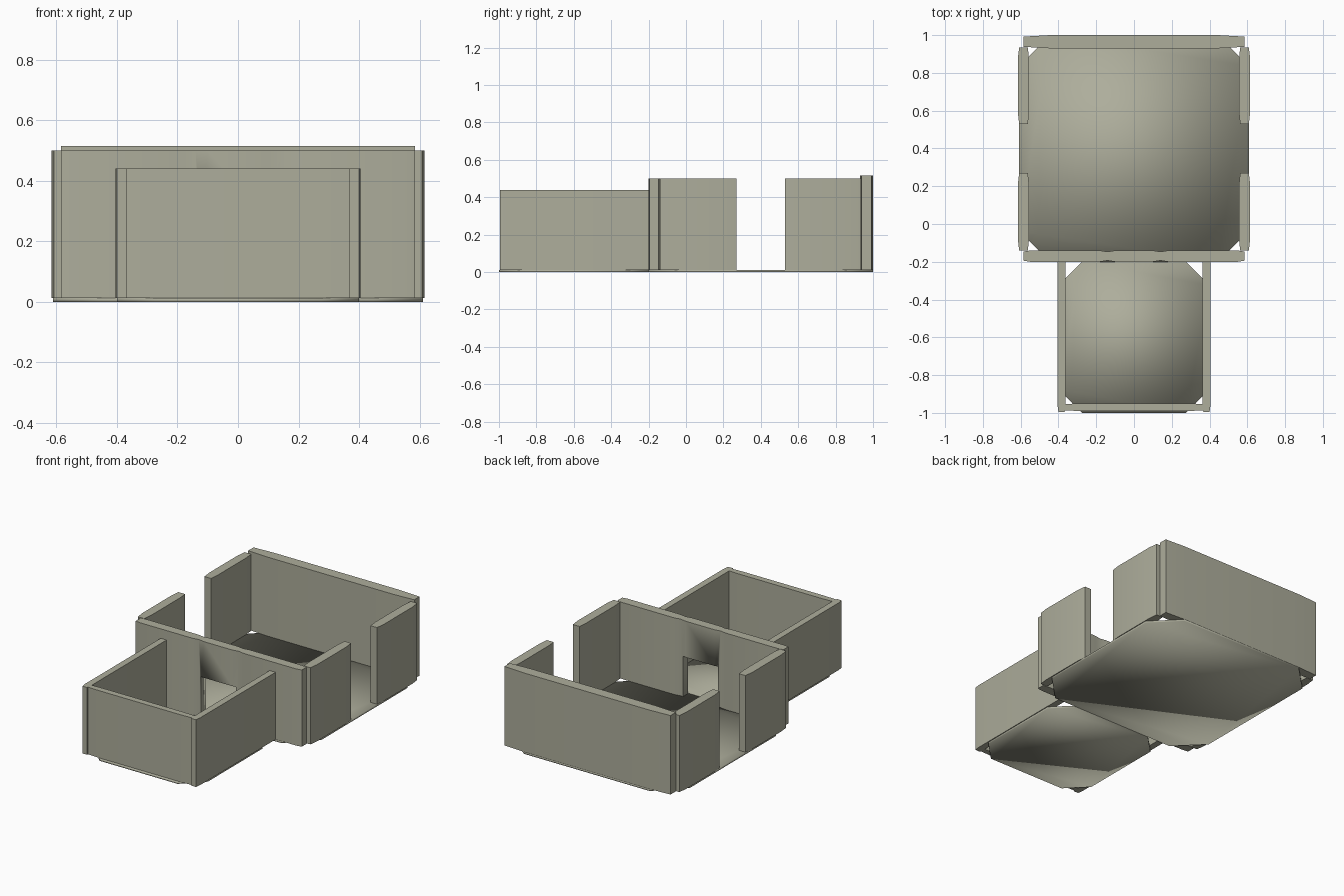
import bpy
import bmesh
import math

cube = bpy.data.objects.get("Cube")
if cube:
    bpy.data.objects.remove(cube, do_unlink=True)

stone = bpy.data.materials.new("warm_grey_stone")
stone.use_nodes = True
colour = (0.42, 0.42, 0.33, 1)
stone.diffuse_color = colour
stone.node_tree.nodes["Principled BSDF"].inputs["Base Color"].default_value = colour

LIP = 0.012   # walls stand on the floor slabs


def prism(name, outline, z0, z1, angle=None):
    """Extrude a counter-clockwise outline; angle None gives fully soft shading."""
    bm = bmesh.new()
    base = bm.faces.new([bm.verts.new((x, y, z0)) for x, y in outline])
    top = bmesh.ops.extrude_face_region(bm, geom=[base])["geom"]
    for v in top:
        if isinstance(v, bmesh.types.BMVert):
            v.co.z = z1
    if not any(f.normal.z for f in bm.faces if f is base) or base not in bm.faces[:]:
        bm.faces.new([v for v in bm.verts if v.co.z == z0])
    bmesh.ops.recalc_face_normals(bm, faces=bm.faces)
    mesh = bpy.data.meshes.new(name)
    bm.to_mesh(mesh)
    bm.free()
    mesh.materials.append(stone)
    obj = bpy.data.objects.new(name, mesh)
    bpy.context.collection.objects.link(obj)
    bpy.ops.object.select_all(action="DESELECT")
    obj.select_set(True)
    bpy.context.view_layer.objects.active = obj
    if angle is None:
        bpy.ops.object.shade_smooth()
    else:
        bpy.ops.object.shade_smooth_by_angle(angle=math.radians(angle))
    return obj


def slab(name, hx, y0, y1, cx, cy):
    """Floor slab with chamfered corners."""
    return prism(name, [(-hx + cx, y0), (hx - cx, y0), (hx, y0 + cy), (hx, y1 - cy),
                        (hx - cx, y1), (-hx + cx, y1), (-hx, y1 - cy), (-hx, y0 + cy)], 0, LIP)


def tapered(hx, y0, y1, run, inset):
    """Long footprint along x whose ends narrow slightly."""
    return [(-hx + run, y0), (hx - run, y0), (hx, y0 + inset), (hx, y1 - inset),
            (hx - run, y1), (-hx + run, y1), (-hx, y1 - inset), (-hx, y0 + inset)]


# Floors
slab("main_floor", 0.61, -0.2, 1.0, 0.165, 0.165)
slab("porch_floor", 0.4, -1.0, -0.2, 0.125, 0.125)

# Back wall
prism("back_wall", tapered(0.585, 0.93, 1.0, 0.14, 0.008), LIP, 0.515, 30)

# Dividing wall, with shallow grooves beside the doorway
front = [(-0.55, -0.2), (-0.18, -0.2), (-0.14, -0.193), (-0.1, -0.2),
         (0.1, -0.2), (0.14, -0.193), (0.18, -0.2), (0.55, -0.2)]
back = [(x, -0.34 - y) for x, y in reversed(front)]
divider = prism("dividing_wall", front + [(0.585, -0.194), (0.585, -0.146)] + back
                + [(-0.585, -0.146), (-0.585, -0.194)], LIP, 0.5, 30)
door = prism("doorway_cutter", [(-0.123, -0.3), (0.123, -0.3), (0.123, 0), (-0.123, 0)], -0.1, 0.27, 30)
cut = divider.modifiers.new("doorway", "BOOLEAN")
cut.operation = "DIFFERENCE"
cut.solver = "EXACT"
cut.object = door
bpy.context.view_layer.objects.active = divider
bpy.ops.object.modifier_apply(modifier="doorway")
bpy.data.objects.remove(door, do_unlink=True)

# Side walls, each pair leaving a wide side opening
for side, s in (("left", 1), ("right", -1)):
    for part, y0, y1 in (("front", -0.14, 0.27), ("rear", 0.53, 0.935)):
        pts = [(0.562, y0), (0.608, y0), (0.615, y0 + 0.06), (0.615, y1 - 0.06),
               (0.608, y1), (0.562, y1), (0.556, y1 - 0.06), (0.556, y0 + 0.06)]
        prism(f"{side}_{part}_wall", [(s * x, y) for x, y in pts][::s], LIP, 0.5, 30)
    # Porch side wall
    pts = [(0.367, -0.995), (0.4, -0.995), (0.405, -0.96), (0.405, -0.2), (0.363, -0.2), (0.363, -0.96)]
    prism(f"{side}_porch_wall", [(s * x, y) for x, y in pts][::s], LIP, 0.44, 30)

# Porch front wall
prism("porch_front_wall", tapered(0.366, -0.99, -0.95, 0.08, 0.003), LIP, 0.44, 30)
